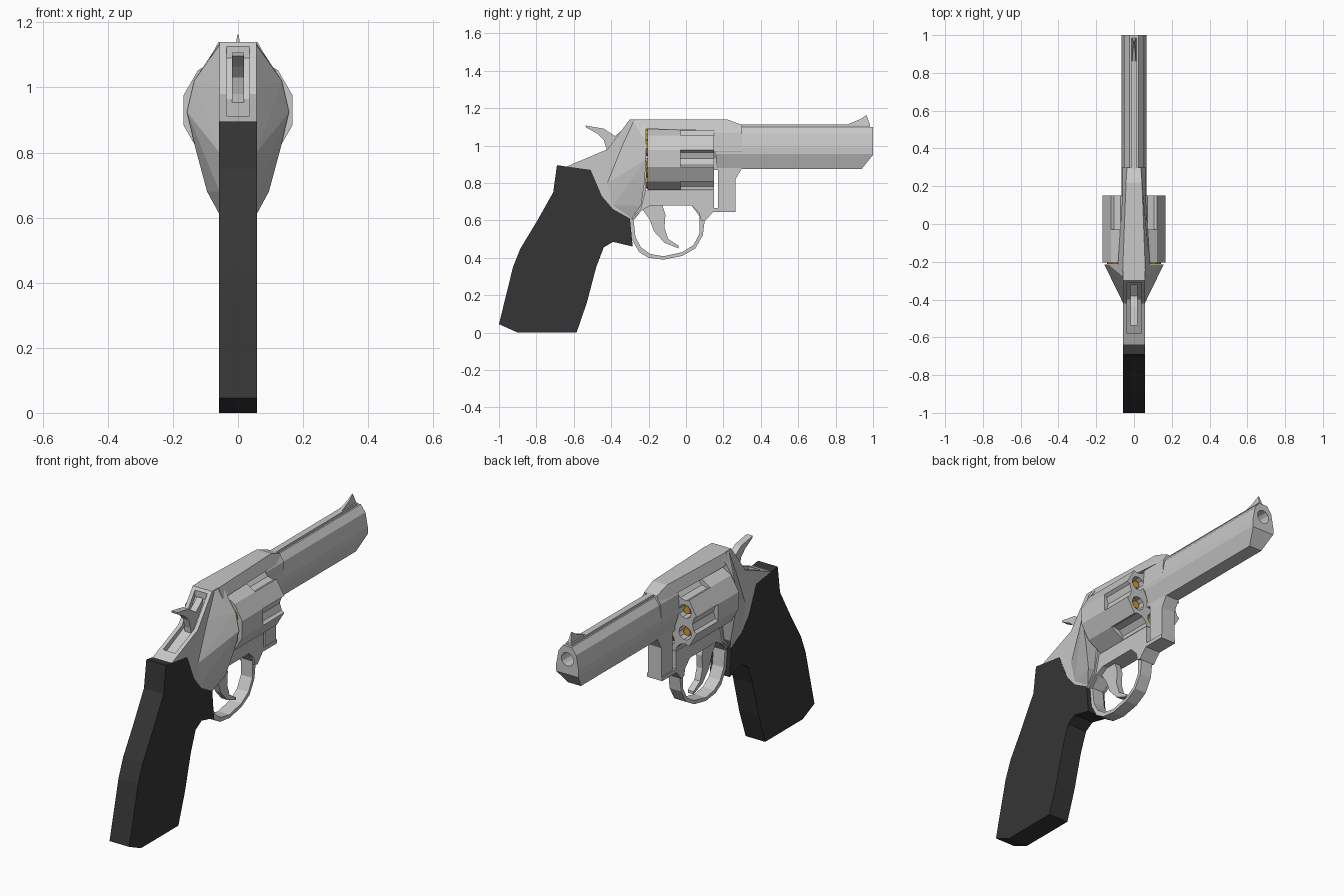
import bpy, bmesh, math
from mathutils import Vector


def material(name, rgb):
    m = bpy.data.materials.new(name)
    m.diffuse_color = (*rgb, 1)
    return m


STEEL = material("steel", (0.58, 0.58, 0.58))
BLACK = material("black_rubber", (0.036, 0.036, 0.036))
BRASS = material("brass", (0.62, 0.34, 0.03))


def finish(name, bm, mat):
    bmesh.ops.recalc_face_normals(bm, faces=bm.faces)
    me = bpy.data.meshes.new(name)
    bm.to_mesh(me)
    bm.free()
    ob = bpy.data.objects.new(name, me)
    me.materials.append(mat)
    bpy.context.collection.objects.link(ob)
    return ob


def bridge(name, a, b, mat):
    """Closed solid between two matching outlines."""
    bm = bmesh.new()
    va, vb = [bm.verts.new(p) for p in a], [bm.verts.new(p) for p in b]
    bm.faces.new(va)
    bm.faces.new(vb)
    for i in range(len(a)):
        j = (i + 1) % len(a)
        bm.faces.new((va[i], va[j], vb[j], vb[i]))
    return finish(name, bm, mat)


def side(name, pts, w, mat=STEEL):
    """Side profile of (y, z) points, half width w or w(y, z)."""
    f = w if callable(w) else lambda y, z: w
    return bridge(name, [(f(y, z), y, z) for y, z in pts],
                  [(-f(y, z), y, z) for y, z in pts], mat)


def sweep(name, sec, y0, y1, mat=STEEL):
    """Cross-section of (x, z) points pushed along y."""
    return bridge(name, [(x, y0, z) for x, z in sec], [(x, y1, z) for x, z in sec], mat)


def rod(name, x, z, r0, r1, y0, y1, n, mat=STEEL, turn=0.0):
    ring = [(math.cos(turn + math.tau * i / n), math.sin(turn + math.tau * i / n)) for i in range(n)]
    return bridge(name, [(x + r0 * c, y0, z + r0 * s) for c, s in ring],
                  [(x + r1 * c, y1, z + r1 * s) for c, s in ring], mat)


def cut(ob, cutter):
    m = ob.modifiers.new("cut", 'BOOLEAN')
    m.operation, m.solver, m.object = 'DIFFERENCE', 'EXACT', cutter
    bpy.context.view_layer.objects.active = ob
    bpy.ops.object.modifier_apply(modifier=m.name)
    bpy.data.objects.remove(cutter)


# Grip
side("grip", [(-0.69, 0.895), (-0.51, 0.87), (-0.45, 0.73), (-0.39, 0.66), (-0.30, 0.61),
              (-0.285, 0.46), (-0.39, 0.485), (-0.44, 0.455), (-0.48, 0.35), (-0.53, 0.16),
              (-0.585, 0), (-0.90, 0), (-1.0, 0.045), (-0.925, 0.35), (-0.885, 0.45),
              (-0.80, 0.59), (-0.71, 0.75)], 0.058, BLACK)

# Rear frame with hammer slot
rear = side("rear_frame", [(-0.215, 1.14), (-0.30, 1.14), (-0.42, 0.98), (-0.64, 0.887),
                           (-0.51, 0.86), (-0.45, 0.72), (-0.39, 0.65), (-0.30, 0.60),
                           (-0.24, 0.66), (-0.215, 0.76)], 0.057)
cut(rear, side("slot_cutter", [(-0.31, 1.2), (-0.31, 1.09), (-0.40, 0.965),
                               (-0.58, 0.88), (-0.58, 1.2)], 0.036))

# Flared recoil shield
bm = bmesh.new()
for x, y, z in [(0.057, -0.215, 1.14), (0.078, -0.215, 1.10), (0.135, -0.215, 1.02),
                (0.157, -0.215, 0.925), (0.13, -0.22, 0.81), (0.095, -0.24, 0.68),
                (0.057, -0.29, 0.61), (0.057, -0.28, 1.13), (0.057, -0.34, 1.0),
                (0.057, -0.42, 0.80), (0.057, -0.39, 0.68)]:
    for s in (1, -1):
        bm.verts.new((s * x, y, z))
bmesh.ops.convex_hull(bm, input=bm.verts)
finish("recoil_shield", bm, STEEL)

# Top strap, narrowing forward
side("top_strap", [(-0.25, 1.14), (0.22, 1.14), (0.30, 1.11), (0.30, 1.075), (-0.25, 1.09)],
     lambda y, z: 0.037 + 0.035 * (0.3 - y) / 0.55 + (0.015 if z < 1.1 else 0) - (0.012 if z > 1.1 and y < 0 else 0))
# Front frame block and the crane below it
sweep("front_frame", [(0.035, 1.11), (0.06, 1.07), (0.067, 0.97), (0.045, 0.93),
                      (-0.045, 0.93), (-0.067, 0.97), (-0.06, 1.07), (-0.035, 1.11)], 0.15, 0.30)
side("crane", [(0.15, 0.935), (0.30, 0.935), (0.30, 0.88), (0.265, 0.82), (0.265, 0.65),
               (0.17, 0.65), (0.17, 0.87), (0.15, 0.87)], 0.04)
side("crane_foot", [(0.13, 0.665), (0.265, 0.665), (0.265, 0.645), (0.14, 0.645)], 0.045)
# Lower frame
side("lower_frame", [(-0.25, 0.76), (0.15, 0.76), (0.15, 0.65), (0.10, 0.595), (0.08, 0.60),
                     (0.07, 0.64), (0.03, 0.68), (-0.19, 0.68), (-0.24, 0.65), (-0.29, 0.60)], 0.045)

# Trigger guard ring
outer = [(-0.305, 0.62), (-0.29, 0.50), (-0.25, 0.43), (-0.20, 0.40), (-0.12, 0.39), (-0.02, 0.41),
         (0.05, 0.45), (0.09, 0.52), (0.10, 0.60), (0.04, 0.70), (-0.19, 0.70), (-0.25, 0.67)]
inner = [(-0.28, 0.60), (-0.27, 0.51), (-0.24, 0.455), (-0.19, 0.42), (-0.12, 0.408), (-0.02, 0.43),
         (0.04, 0.468), (0.073, 0.53), (0.073, 0.62), (0.03, 0.68), (-0.19, 0.68), (-0.24, 0.65)]
bm = bmesh.new()
loops = [[bm.verts.new((x, y, z)) for y, z in ring]
         for ring, x in ((outer, 0.034), (inner, 0.034), (inner, -0.034), (outer, -0.034))]
for k in range(4):
    a, b = loops[k], loops[(k + 1) % 4]
    for i in range(len(a)):
        j = (i + 1) % len(a)
        bm.faces.new((a[i], a[j], b[j], b[i]))
finish("trigger_guard", bm, STEEL)

# Trigger and hammer
side("trigger", [(-0.24, 0.67), (-0.195, 0.605), (-0.17, 0.54), (-0.115, 0.48), (-0.04, 0.45),
                 (-0.04, 0.465), (-0.095, 0.50), (-0.115, 0.56), (-0.11, 0.63), (-0.13, 0.69)], 0.017)
side("hammer", [(-0.537, 1.107), (-0.44, 1.09), (-0.38, 1.05), (-0.32, 1.10), (-0.32, 1.03),
                (-0.42, 0.92), (-0.425, 0.98), (-0.44, 1.03), (-0.475, 1.064), (-0.535, 1.097)], 0.018)

# Barrel with slanted muzzle underside and bore
half = [(0.025, 1.10), (0.052, 1.065), (0.066, 0.99), (0.066, 0.955), (0.038, 0.875)]
barrel = sweep("barrel", half + [(-x, z) for x, z in reversed(half)], 0.16, 1.0)
bm = bmesh.new()
bm.from_mesh(barrel.data)
res = bmesh.ops.bisect_plane(bm, geom=bm.verts[:] + bm.edges[:] + bm.faces[:], dist=1e-5,
                             plane_co=Vector((0, 0.94, 0.875)), plane_no=Vector((0, 0.075, -0.06)),
                             clear_outer=True)
bmesh.ops.holes_fill(bm, edges=[e for e in bm.edges if e.is_boundary])
bmesh.ops.recalc_face_normals(bm, faces=bm.faces)
bm.to_mesh(barrel.data)
bm.free()
cut(barrel, rod("bore_cutter", 0, 1.03, 0.036, 0.036, 0.5, 1.1, 12))
side("barrel_rib", [(0.28, 1.112), (0.985, 1.112), (0.985, 1.08), (0.28, 1.08)], 0.017)
side("front_sight", [(0.85, 1.108), (0.93, 1.14), (0.965, 1.163), (0.985, 1.108)],
     lambda y, z: 0.010 - 0.008 * (z - 1.108) / 0.055)

# Fluted cylinder with six chambers, each with a brass round
CZ = 0.93
drum = rod("cylinder", 0, CZ, 0.174, 0.174, -0.205, 0.15, 12, turn=math.radians(15))
for i in range(6):
    a = math.radians(60 * i)
    cut(drum, rod("flute_cutter", 0.2 * math.cos(a), CZ + 0.2 * math.sin(a),
                  0.058, 0.058, -0.03, 0.3, 10, turn=a))
    a += math.radians(30)
    x, z = 0.115 * math.cos(a), CZ + 0.115 * math.sin(a)
    cut(drum, rod("chamber_cutter", x, z, 0.037, 0.037, 0.08, 0.3, 10, turn=a))
    rod(f"bullet_{i + 1}", x, z, 0.036, 0.02, 0.075, 0.135, 10, BRASS, a)
    rod(f"cartridge_rim_{i + 1}", x, z, 0.044, 0.044, -0.213, -0.2, 10, BRASS, a)
rod("cylinder_pin", 0, CZ, 0.035, 0.035, -0.22, 0.17, 10)
